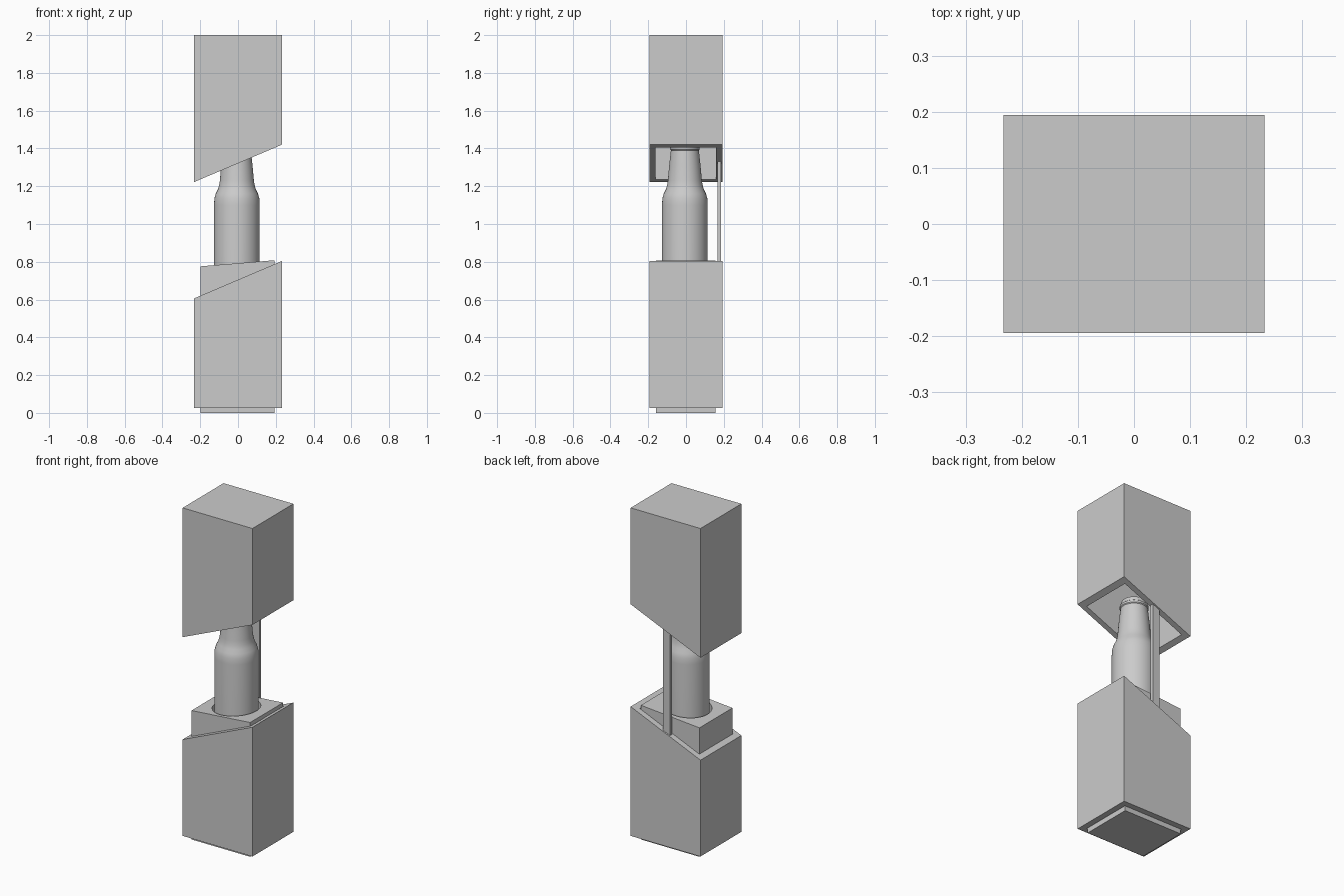
import bpy, bmesh

if "Cube" in bpy.data.objects:
    bpy.data.objects.remove(bpy.data.objects["Cube"])

CX, CY = -0.006, -0.006      # axis of the bottle and tray


def prism(name, x0, x1, y0, y1, bottom, top):
    """Box whose bottom and top heights are given at x0 and x1."""
    bm = bmesh.new()
    outline = [(x0, bottom[0]), (x1, bottom[1]), (x1, top[1]), (x0, top[0])]
    face = bm.faces.new([bm.verts.new((x, y0, z)) for x, z in outline])
    ext = bmesh.ops.extrude_face_region(bm, geom=[face])
    moved = [v for v in ext["geom"] if isinstance(v, bmesh.types.BMVert)]
    bmesh.ops.translate(bm, verts=moved, vec=(0, y1 - y0, 0))
    bmesh.ops.recalc_face_normals(bm, faces=bm.faces)
    return link(name, bm)


def lathe(name, profile, steps=64):
    """Closed solid of revolution from (radius, z) points, bottom to top."""
    bm = bmesh.new()
    verts = [bm.verts.new((r, 0, z)) for r, z in profile]
    edges = [bm.edges.new(pair) for pair in zip(verts, verts[1:])]
    bmesh.ops.spin(bm, geom=verts + edges, cent=(0, 0, 0), axis=(0, 0, 1),
                   angle=6.283185307, steps=steps)
    bmesh.ops.remove_doubles(bm, verts=bm.verts, dist=1e-5)
    bmesh.ops.recalc_face_normals(bm, faces=bm.faces)
    ob = link(name, bm)
    ob.location = (CX, CY, 0)
    return ob


def link(name, bm):
    me = bpy.data.meshes.new(name)
    bm.to_mesh(me)
    bm.free()
    ob = bpy.data.objects.new(name, me)
    bpy.context.collection.objects.link(ob)
    return ob


def cut(target, cutter):
    """Subtract the cutter from the target and delete it."""
    cutter.hide_render = True
    mod = target.modifiers.new("hollow", "BOOLEAN")
    mod.operation = "DIFFERENCE"
    mod.solver = "EXACT"
    mod.object = cutter
    bpy.context.view_layer.objects.active = target
    bpy.ops.object.modifier_apply(modifier=mod.name)
    bpy.data.objects.remove(cutter)


outer = (-0.2325, 0.2325, -0.1945, 0.1945)
inner = (-0.20, 0.197, -0.161, 0.159)

# lid: hollow box with a slanted open underside
lid = prism("lid", *outer, (1.222, 1.42), (2.0, 2.0))
cut(lid, prism("lid_cavity", *inner, (1.0, 1.0), (1.965, 1.965)))

# lower sleeve: open tube with a matching slanted rim
sleeve = prism("lower_sleeve", *outer, (0.026, 0.026), (0.606, 0.804))
cut(sleeve, prism("sleeve_cavity", *inner, (-0.1, -0.1), (1.0, 1.0)))

# inner tray: gently sloping block with a round socket for the bottle
tray = prism("inner_tray", -0.198, 0.192, -0.159, 0.155, (0, 0), (0.776, 0.808))
cut(tray, lathe("socket", [(0, 0.06), (0.133, 0.06), (0.133, 1.0), (0, 1.0)]))

# bottle: straight body, rounded shoulder, tapering neck, lipped top
bottle = lathe("bottle", [
    (0, 0.062), (0.112, 0.062), (0.121, 0.072), (0.121, 1.10), (0.119, 1.135),
    (0.112, 1.16), (0.101, 1.182), (0.094, 1.205), (0.090, 1.23), (0.083, 1.31),
    (0.074, 1.39), (0.078, 1.395), (0.078, 1.407), (0.072, 1.412),
    (0.072, 1.425), (0.067, 1.435), (0, 1.435)])
bpy.ops.object.select_all(action="DESELECT")
for ob in (bottle, tray):
    ob.select_set(True)
bpy.context.view_layer.objects.active = bottle
bpy.ops.object.shade_smooth_by_angle()

# rear strap joining the sleeve and the lid
prism("rear_strap", -0.024, 0.024, 0.168, 0.186, (0.5, 0.5), (1.5, 1.5))
